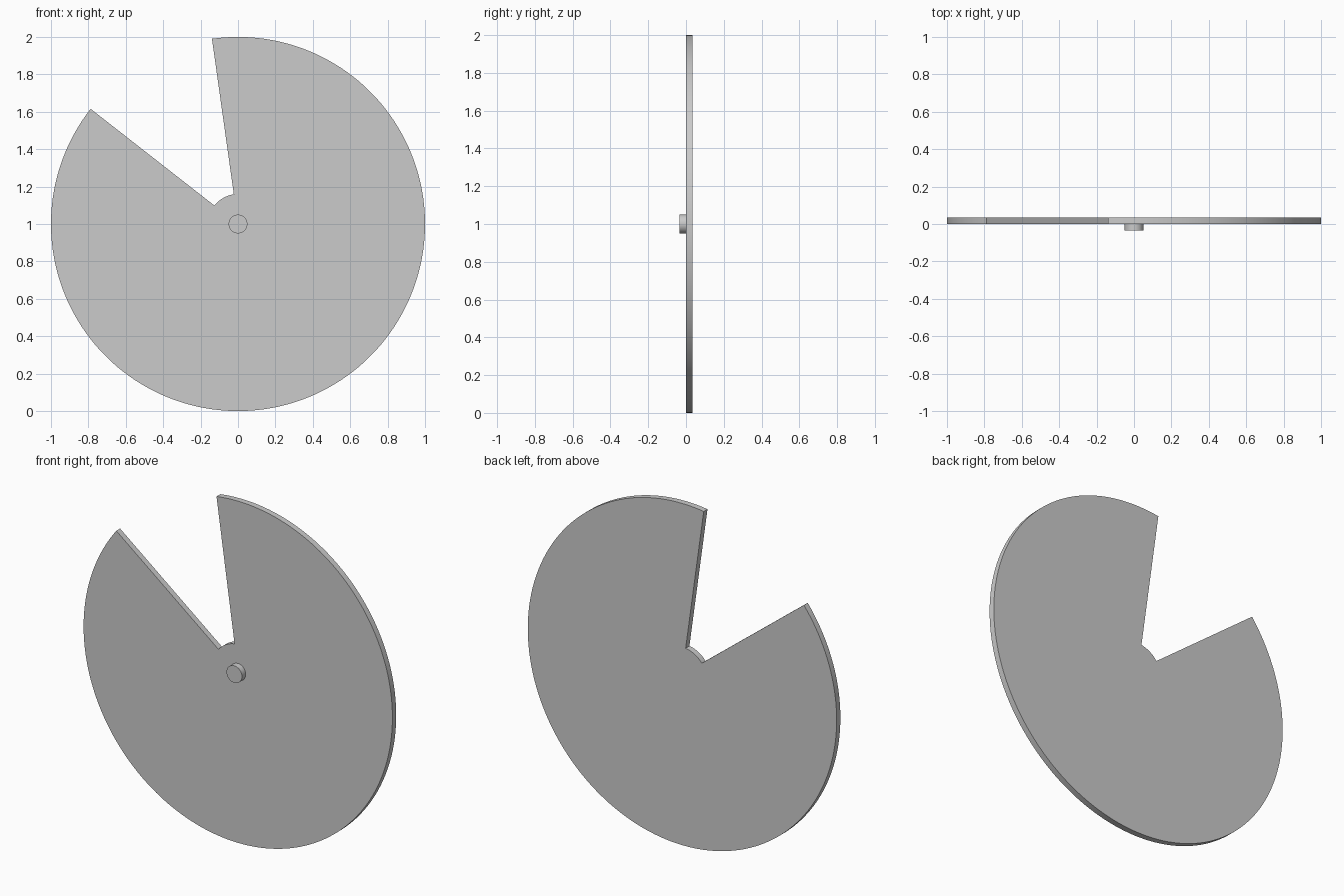
import bpy, bmesh
from math import cos, sin, radians

if "Cube" in bpy.data.objects:
    bpy.data.objects.remove(bpy.data.objects["Cube"])

CENTRE_Z = 1.0


def arc(radius, start, end, steps):
    """Points on an arc in the XZ plane, angles in degrees."""
    angles = [radians(start + (end - start) * i / steps) for i in range(steps + 1)]
    return [(radius * cos(a), CENTRE_Z + radius * sin(a)) for a in angles]


def extrude_profile(name, points, y_front, y_back):
    bm = bmesh.new()
    face = bm.faces.new([bm.verts.new((x, y_front, z)) for x, z in points])
    result = bmesh.ops.extrude_face_region(bm, geom=[face], use_keep_orig=True)
    moved = [v for v in result["geom"] if isinstance(v, bmesh.types.BMVert)]
    bmesh.ops.translate(bm, verts=moved, vec=(0, y_back - y_front, 0))
    bmesh.ops.recalc_face_normals(bm, faces=bm.faces)
    mesh = bpy.data.meshes.new(name)
    bm.to_mesh(mesh)
    bm.free()
    obj = bpy.data.objects.new(name, mesh)
    bpy.context.collection.objects.link(obj)
    bpy.ops.object.select_all(action='DESELECT')
    obj.select_set(True)
    bpy.context.view_layer.objects.active = obj
    bpy.ops.object.shade_smooth_by_angle(angle=radians(30))
    return obj


# Disc with a wedge window that stops at a small hub arc
NOTCH_START, NOTCH_END = 98, 142
outline = arc(1.0, NOTCH_END, NOTCH_START + 360, 158) + arc(0.16, NOTCH_START, NOTCH_END, 22)
extrude_profile("disc_plate", outline, 0.0, 0.035)

# Centre pin on the front face
extrude_profile("centre_pin", arc(0.05, 0, 360, 48)[:-1], -0.035, 0.0)
